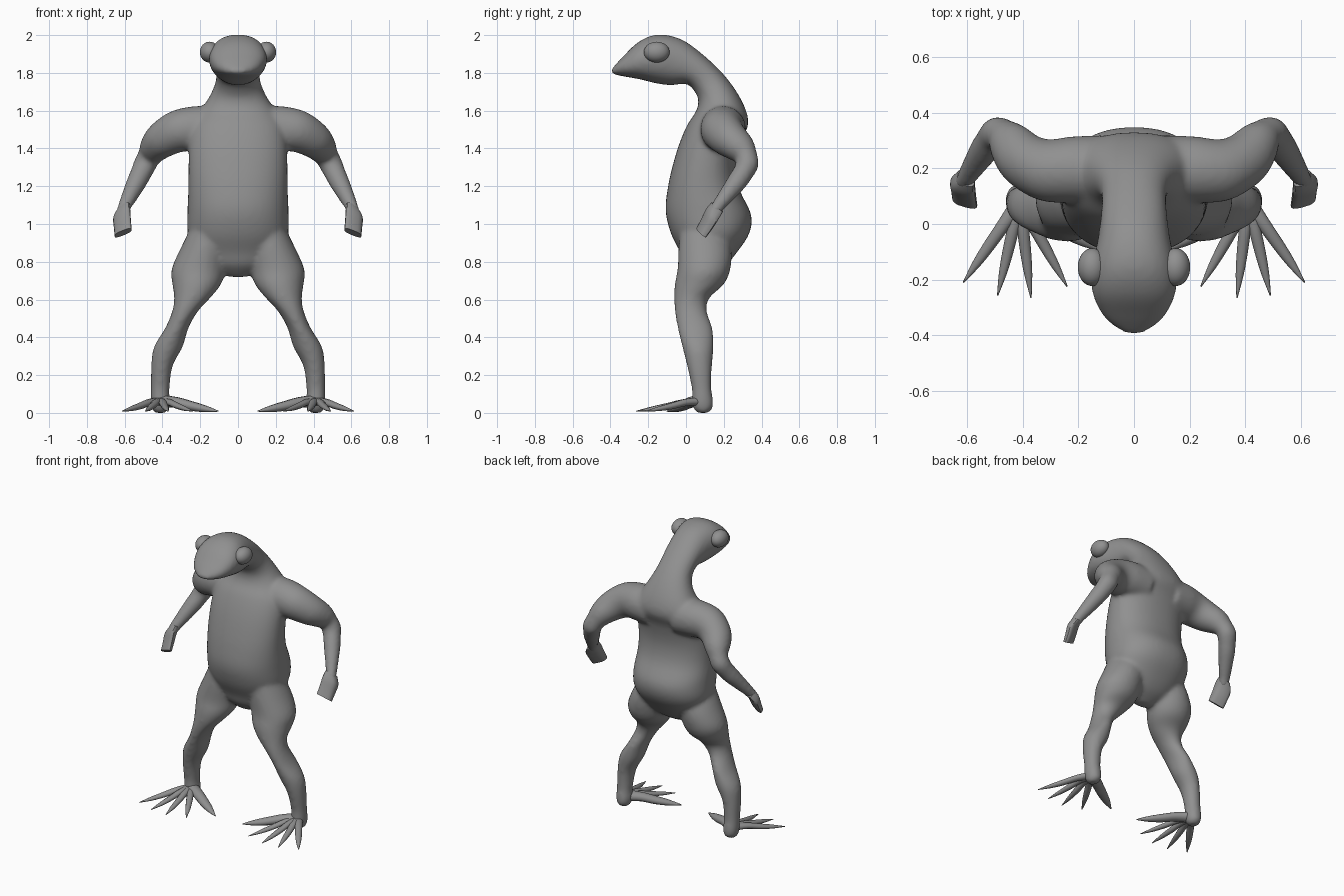
import bpy, bmesh, math
from mathutils import Vector

if "Cube" in bpy.data.objects:
    bpy.data.objects.remove(bpy.data.objects["Cube"])

skin = bpy.data.materials.new("grey_skin")
skin.diffuse_color = (0.28, 0.28, 0.28, 1)
skin.use_nodes = True
skin.node_tree.nodes["Principled BSDF"].inputs["Base Color"].default_value = skin.diffuse_color


def catmull(a, b, c, d, t):
    return 0.5 * (2 * b + (c - a) * t + (2 * a - 5 * b + 4 * c - d) * t * t
                  + (3 * b - a - 3 * c + d) * t ** 3)


def loft(bm, rings, seg=24, sub=4, power=1.0):
    """Skin a closed tube through (centre, half axis u, half axis v) rings."""
    fine = []
    for i in range(len(rings) - 1):
        q = [rings[max(0, min(len(rings) - 1, i + k))] for k in (-1, 0, 1, 2)]
        for s in range(sub):
            fine.append([catmull(*(r[j] for r in q), s / sub) for j in range(3)])
    fine.append(rings[-1])
    loops = []
    for c, u, v in fine:
        loop = []
        for k in range(seg):
            a = 2 * math.pi * k / seg
            cu = math.copysign(abs(math.cos(a)) ** power, math.cos(a))
            sv = math.copysign(abs(math.sin(a)) ** power, math.sin(a))
            loop.append(bm.verts.new(c + u * cu + v * sv))
        loops.append(loop)
    for a, b in zip(loops, loops[1:]):
        for k in range(seg):
            n = (k + 1) % seg
            bm.faces.new((a[k], a[n], b[n], b[k]))
    bm.faces.new(loops[0][::-1])
    bm.faces.new(loops[-1])


def limb(points, side, flat=1.0):
    """Rings across a path of (x, y, z, radius)."""
    ps = [Vector((p[0] * side, p[1], p[2])) for p in points]
    rings = []
    for i, p in enumerate(ps):
        t = (ps[min(i + 1, len(ps) - 1)] - ps[max(i - 1, 0)]).normalized()
        up = Vector((0, 0, 1)) if abs(t.z) < 0.9 else Vector((0, 1, 0))
        u = t.cross(up).normalized()
        rings.append((p, u * points[i][3], u.cross(t) * points[i][3] * flat))
    return rings


def finish(bm, name):
    bmesh.ops.recalc_face_normals(bm, faces=bm.faces)
    me = bpy.data.meshes.new(name)
    bm.to_mesh(me)
    bm.free()
    ob = bpy.data.objects.new(name, me)
    bpy.context.collection.objects.link(ob)
    me.materials.append(skin)
    for p in me.polygons:
        p.use_smooth = True
    return ob


# Torso, neck and head: front/under y, z, then back/top y, z, then half width
SPINE = [
    (.06, .72, .12, .72, .05), (0, .78, .20, .77, .15),
    (-.03, .85, .27, .85, .22), (-.08, .95, .335, .95, .265),
    (-.108, 1.07, .345, 1.05, .268), (-.095, 1.2, .285, 1.18, .263),
    (-.065, 1.33, .268, 1.3, .262), (-.03, 1.44, .29, 1.43, .26),
    (.01, 1.53, .328, 1.52, .25), (.055, 1.6, .318, 1.6, .20),
    (.065, 1.66, .268, 1.7, .148), (.04, 1.71, .192, 1.8, .118),
    (0, 1.742, .08, 1.905, .118), (-.08, 1.735, -.03, 1.98, .13),
    (-.16, 1.745, -.15, 2.003, .15), (-.24, 1.765, -.25, 1.965, .15),
    (-.31, 1.778, -.33, 1.89, .118), (-.36, 1.787, -.372, 1.845, .075),
    (-.395, 1.797, -.398, 1.815, .025)]

# Leg: z, inner x, outer x, front y, back y
LEG = [
    (.98, .06, .25, -.03, .20), (.87, .05, .305, -.04, .24),
    (.76, .065, .352, -.045, .235), (.68, .09, .348, -.06, .20),
    (.61, .145, .338, -.063, .125), (.54, .21, .348, -.06, .11),
    (.45, .262, .385, -.045, .14), (.35, .292, .445, -.02, .147),
    (.25, .345, .46, .005, .138), (.13, .362, .462, .03, .135),
    (.06, .36, .462, .03, .145), (.02, .367, .455, .04, .14),
    (0, .385, .44, .06, .12)]

# Arm: x, y, z, radius
ARM = [
    (.10, .20, 1.50, .12), (.22, .195, 1.505, .12), (.32, .195, 1.49, .112),
    (.40, .235, 1.445, .098), (.455, .30, 1.385, .075),
    (.49, .325, 1.32, .062), (.525, .285, 1.245, .055),
    (.565, .225, 1.165, .046), (.60, .17, 1.095, .036), (.612, .145, 1.06, .034)]

bm = bmesh.new()
loft(bm, [(Vector((0, (fy + by) / 2, (fz + bz) / 2)), Vector((w, 0, 0)),
           Vector((0, (by - fy) / 2, (bz - fz) / 2)))
          for fy, fz, by, bz, w in SPINE], 40, power=0.9)
for s in (1, -1):
    loft(bm, [(Vector((s * (a + b) / 2, (c + d) / 2, z)),
               Vector(((b - a) / 2, 0, 0)), Vector((0, (d - c) / 2, 0)))
              for z, a, b, c, d in LEG])
    loft(bm, limb(ARM, s))
body = finish(bm, "body")

# Fuse the overlapping limbs into one soft skin
m = body.modifiers.new("fuse", 'REMESH')
m.mode = 'VOXEL'
m.voxel_size = 0.0125
m.use_smooth_shade = True
m = body.modifiers.new("soften", 'SMOOTH')
m.factor = 0.5
m.iterations = 10

# Toe tips, knuckle radius
TOES = [(.105, -.10, .036), (.24, -.225, .022), (.37, -.265, .022),
        (.49, -.257, .022), (.613, -.21, .024)]

for s, label in ((1, "left"), (-1, "right")):
    # Flat paddle hand with a blunt end
    bm = bmesh.new()
    wide = Vector((s * .90, .25, -.35)).normalized()
    deep = Vector((0, .82, -.57))
    rings = []
    for x, y, z, w, d in ((.603, .165, 1.09, .034, .034),
                          (.615, .138, 1.05, .05, .034),
                          (.612, .11, 1.0, .05, .03),
                          (.608, .08, .953, .05, .024)):
        rings.append((Vector((s * x, y, z)), wide * w, deep * d))
    loft(bm, rings, 16, 3, 0.7)
    finish(bm, label + "_hand")

    # Five tapering toes fanned out from the ankle
    bm = bmesh.new()
    for tx, ty, r in TOES:
        bx, by = .41 + (tx - .40) * .05, .065
        path = []
        for t, z, k in ((0, .06, 1.2), (.25, .055, 1.0), (.5, .037, .9),
                        (.75, .022, .65), (1, .009, .1)):
            path.append((bx + (tx - bx) * t, by + (ty - by) * t, z, r * k))
        loft(bm, limb(path, s, 0.8), 10, 3)
    finish(bm, label + "_toes")

    # Bulging eye
    bpy.ops.mesh.primitive_uv_sphere_add(segments=32, ring_count=16, radius=1,
                                         location=(s * .15, -.155, 1.91))
    eye = bpy.context.object
    eye.name = label + "_eye"
    eye.scale = (.052, .068, .055)
    eye.data.materials.append(skin)
    bpy.ops.object.shade_smooth()

# Keep the blunt hand ends crisp
for label in ("left", "right"):
    bpy.ops.object.select_all(action='DESELECT')
    hand = bpy.data.objects[label + "_hand"]
    hand.select_set(True)
    bpy.context.view_layer.objects.active = hand
    bpy.ops.object.shade_smooth_by_angle(angle=math.radians(40))
